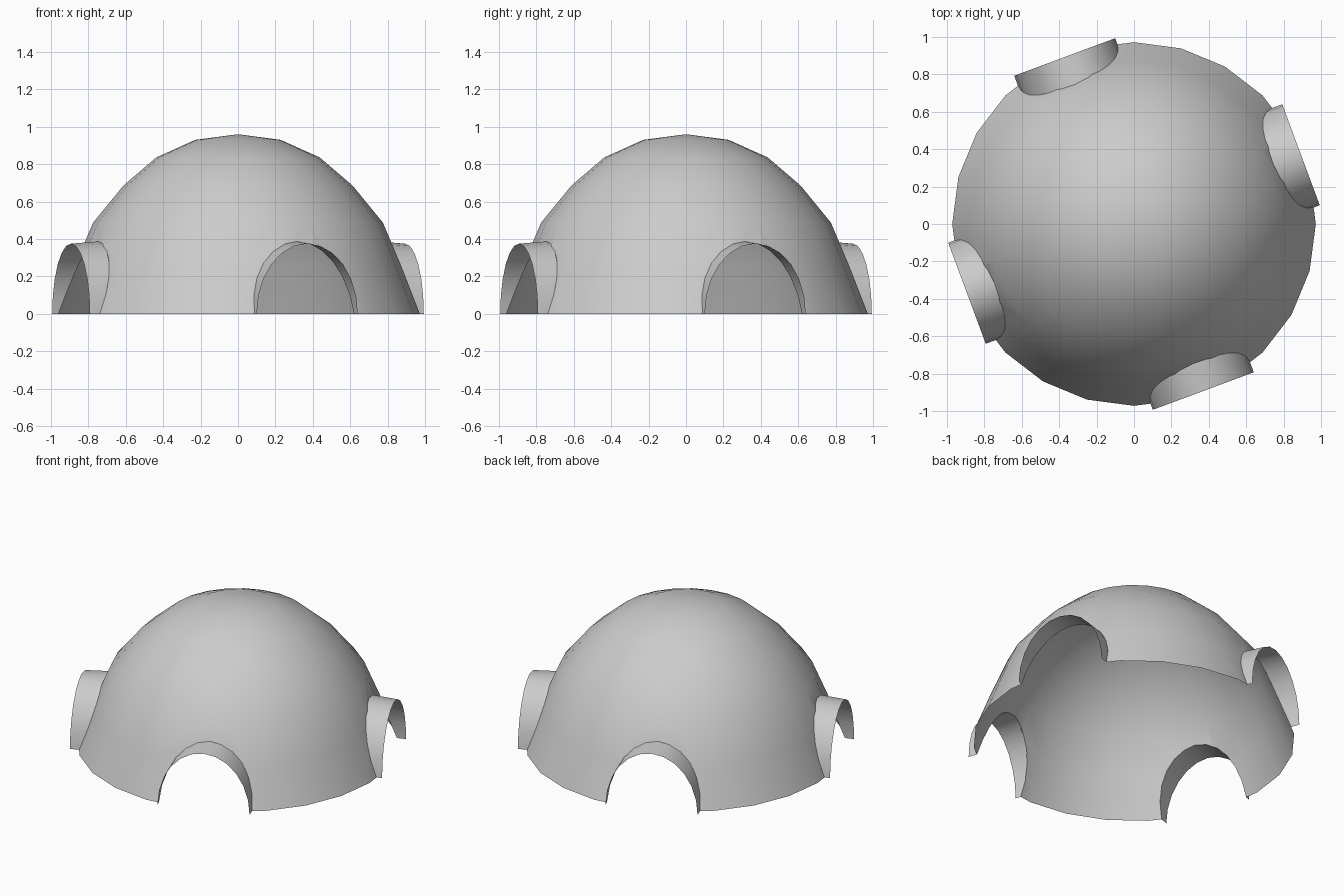
import bpy, bmesh, math
from mathutils import Vector
from mathutils.bvhtree import BVHTree

cube = bpy.data.objects.get("Cube")
if cube:
    bpy.data.objects.remove(cube, do_unlink=True)

grey = bpy.data.materials.new("plain grey")
grey.use_nodes = True
COLOUR = (0.6, 0.6, 0.6, 1)
grey.diffuse_color = COLOUR
grey.node_tree.nodes["Principled BSDF"].inputs["Base Color"].default_value = COLOUR

SIDES = 24
PROFILE = [(0.972, 0), (0.875, 0.25), (0.775, 0.487), (0.613, 0.685), (0.437, 0.836), (0.228, 0.93)]
APEX = 0.96
HALF_WIDTH, HEIGHT = 0.288, 0.375
TILT = math.radians(20.4)
FACE_DISTANCE, SIDE_SHIFT = 0.966, 0.036


def make_object(name, bm):
    mesh = bpy.data.meshes.new(name)
    bm.to_mesh(mesh)
    bm.free()
    obj = bpy.data.objects.new(name, mesh)
    bpy.context.collection.objects.link(obj)
    mesh.materials.append(grey)
    return obj


def smooth(obj):
    bpy.ops.object.select_all(action="DESELECT")
    obj.select_set(True)
    bpy.context.view_layer.objects.active = obj
    bpy.ops.object.shade_smooth_by_angle(angle=math.radians(35))


def tunnel_point(turn, u, z, depth):
    """Point on a tunnel: u across, z up, depth inward from its mouth."""
    a = TILT + turn * math.pi / 2
    outward = Vector((math.sin(a), -math.cos(a), 0))
    across = Vector((math.cos(a), math.sin(a), 0))
    p = outward * (FACE_DISTANCE - depth) + across * (u + SIDE_SHIFT)
    p.z = z * (1 + 0.2 * depth)
    return p


# Half-ellipse section shared by the tunnels and their cutters
arch = [(HALF_WIDTH * math.cos(math.pi * i / 12), HEIGHT * math.sin(math.pi * i / 12)) for i in range(13)]

# Solid dome
bm = bmesh.new()
rings = [[bm.verts.new((r * math.cos(math.tau * i / SIDES), r * math.sin(math.tau * i / SIDES), z))
          for i in range(SIDES)] for r, z in PROFILE]
top = bm.verts.new((0, 0, APEX))
for i in range(SIDES):
    j = (i + 1) % SIDES
    for low, high in zip(rings, rings[1:]):
        bm.faces.new((low[i], low[j], high[j], high[i]))
    bm.faces.new((rings[-1][i], rings[-1][j], top))
surface = BVHTree.FromBMesh(bm)
bm.faces.new(rings[0][::-1])
dome = make_object("dome", bm)

# Doorway cutters
cutters = []
section = [(HALF_WIDTH, -0.1)] + arch + [(-HALF_WIDTH, -0.1)]
for turn in range(4):
    bm = bmesh.new()
    ends = [[bm.verts.new(tunnel_point(turn, u, z, d)) for u, z in section] for d in (-0.15, 0.5)]
    count = len(section)
    for i in range(count):
        j = (i + 1) % count
        bm.faces.new((ends[0][i], ends[0][j], ends[1][j], ends[1][i]))
    bm.faces.new(ends[0])
    bm.faces.new(ends[1][::-1])
    bmesh.ops.recalc_face_normals(bm, faces=bm.faces)
    cutter = make_object("doorway_cutter", bm)
    cutter.hide_render = True
    cutters.append(cutter)
    mod = dome.modifiers.new("doorway", "BOOLEAN")
    mod.operation = "DIFFERENCE"
    mod.solver = "EXACT"
    mod.object = cutter

# Keep only the outer skin of the cut dome
evaluated = dome.evaluated_get(bpy.context.evaluated_depsgraph_get())
bm = bmesh.new()
bm.from_mesh(evaluated.to_mesh())
evaluated.to_mesh_clear()
dome.modifiers.clear()
inner = [f for f in bm.faces if surface.find_nearest(f.calc_center_median())[3] > 0.002]
bmesh.ops.delete(bm, geom=inner, context="FACES")
bm.to_mesh(dome.data)
bm.free()
for cutter in cutters:
    bpy.data.objects.remove(cutter, do_unlink=True)
smooth(dome)

# Thin arched tunnels running from their mouths to the dome skin
for turn, name in enumerate(("front", "left", "back", "right")):
    bm = bmesh.new()
    rows = []
    for u, z in arch:
        mouth = tunnel_point(turn, u, z, 0)
        ray = (tunnel_point(turn, u, z, 1) - mouth).normalized()
        lift = Vector((0, 0, 0.0005))
        hit = surface.ray_cast(mouth + lift - ray * 0.05, ray)[0]
        rows.append((bm.verts.new(mouth), bm.verts.new(hit - lift if hit else mouth + ray * 0.03)))
    for a, b in zip(rows, rows[1:]):
        bm.faces.new((a[0], b[0], b[1], a[1]))
    smooth(make_object(name + "_tunnel", bm))
